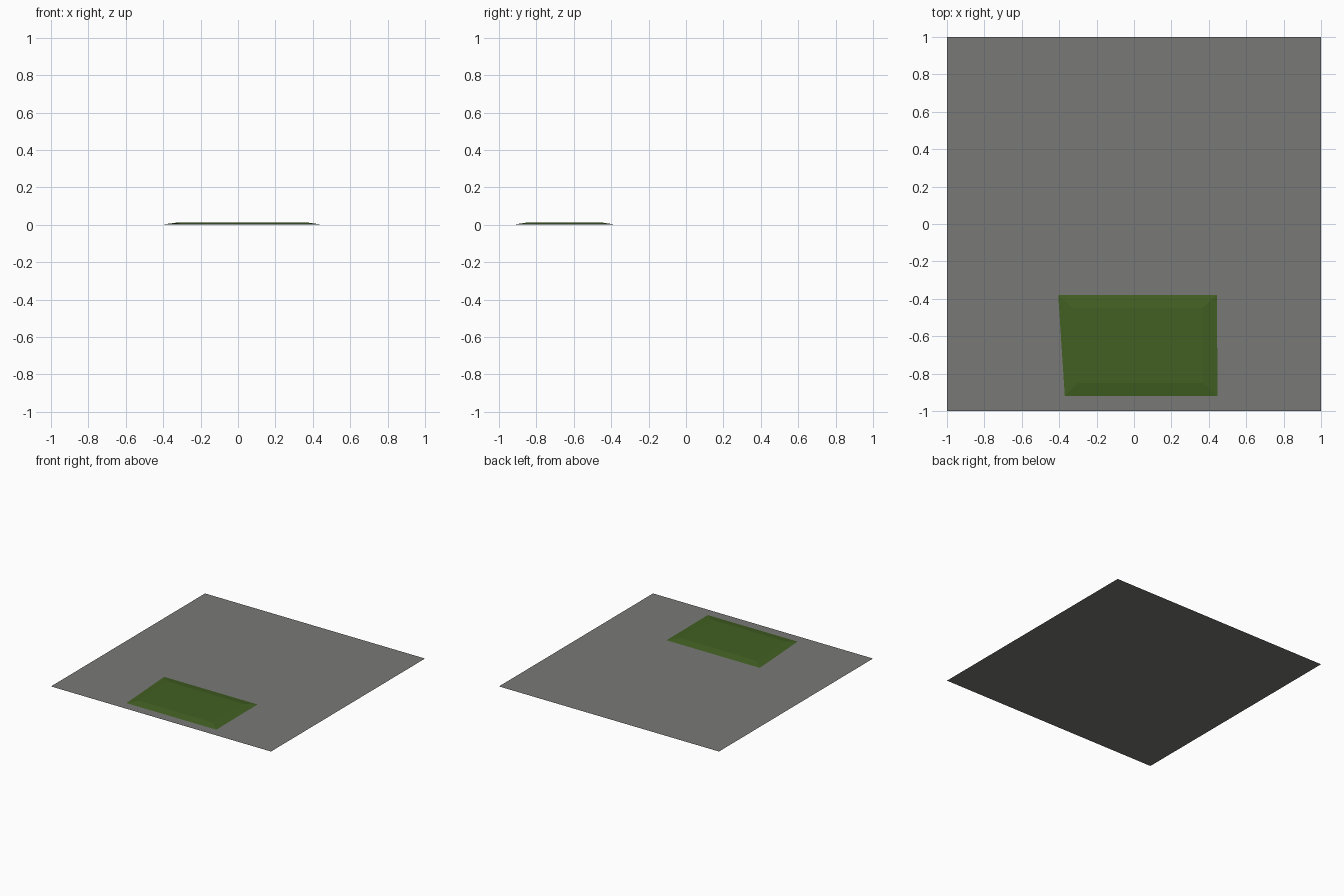
import bpy, bmesh

if "Cube" in bpy.data.objects:
    bpy.data.objects.remove(bpy.data.objects["Cube"])


def material(name, rgb):
    m = bpy.data.materials.new(name)
    m.diffuse_color = (*rgb, 1)
    m.use_nodes = True
    m.node_tree.nodes["Principled BSDF"].inputs["Base Color"].default_value = m.diffuse_color
    return m


def finish(name, bm, mat):
    mesh = bpy.data.meshes.new(name)
    bm.to_mesh(mesh)
    bm.free()
    mesh.materials.append(mat)
    ob = bpy.data.objects.new(name, mesh)
    bpy.context.collection.objects.link(ob)
    return ob


paving = material("paving grey", (0.19, 0.19, 0.182))
grass = material("grass green", (0.054, 0.115, 0.016))

# Ground: 3 x 3 flat panels meeting along slightly skewed seams
rows = [
    [(-1, -1), (-0.46, -1), (0.48, -1), (1, -1)],
    [(-1, -0.27), (-0.50, -0.30), (0.47, -0.31), (1, -0.40)],
    [(-1, 0.41), (-0.49, 0.40), (0.46, 0.42), (1, 0.32)],
    [(-1, 1), (-0.48, 1), (0.27, 1), (1, 1)],
]
bm = bmesh.new()
for j in range(3):
    for i in range(3):
        quad = [rows[j][i], rows[j][i + 1], rows[j + 1][i + 1], rows[j + 1][i]]
        bm.faces.new([bm.verts.new((x, y, 0)) for x, y in quad])
finish("ground_panels", bm, paving)

# Lawn: a very low mound with gently sloping borders
outer = [(-0.37, -0.92), (0.447, -0.92), (0.443, -0.38), (-0.405, -0.38)]
inner = [(-0.30, -0.85), (0.37, -0.85), (0.365, -0.45), (-0.325, -0.45)]
bm = bmesh.new()
low = [bm.verts.new((x, y, 0.001)) for x, y in outer]
high = [bm.verts.new((x, y, 0.012)) for x, y in inner]
bm.faces.new(high)
for k in range(4):
    n = (k + 1) % 4
    bm.faces.new([low[k], low[n], high[n], high[k]])
finish("lawn", bm, grass)
